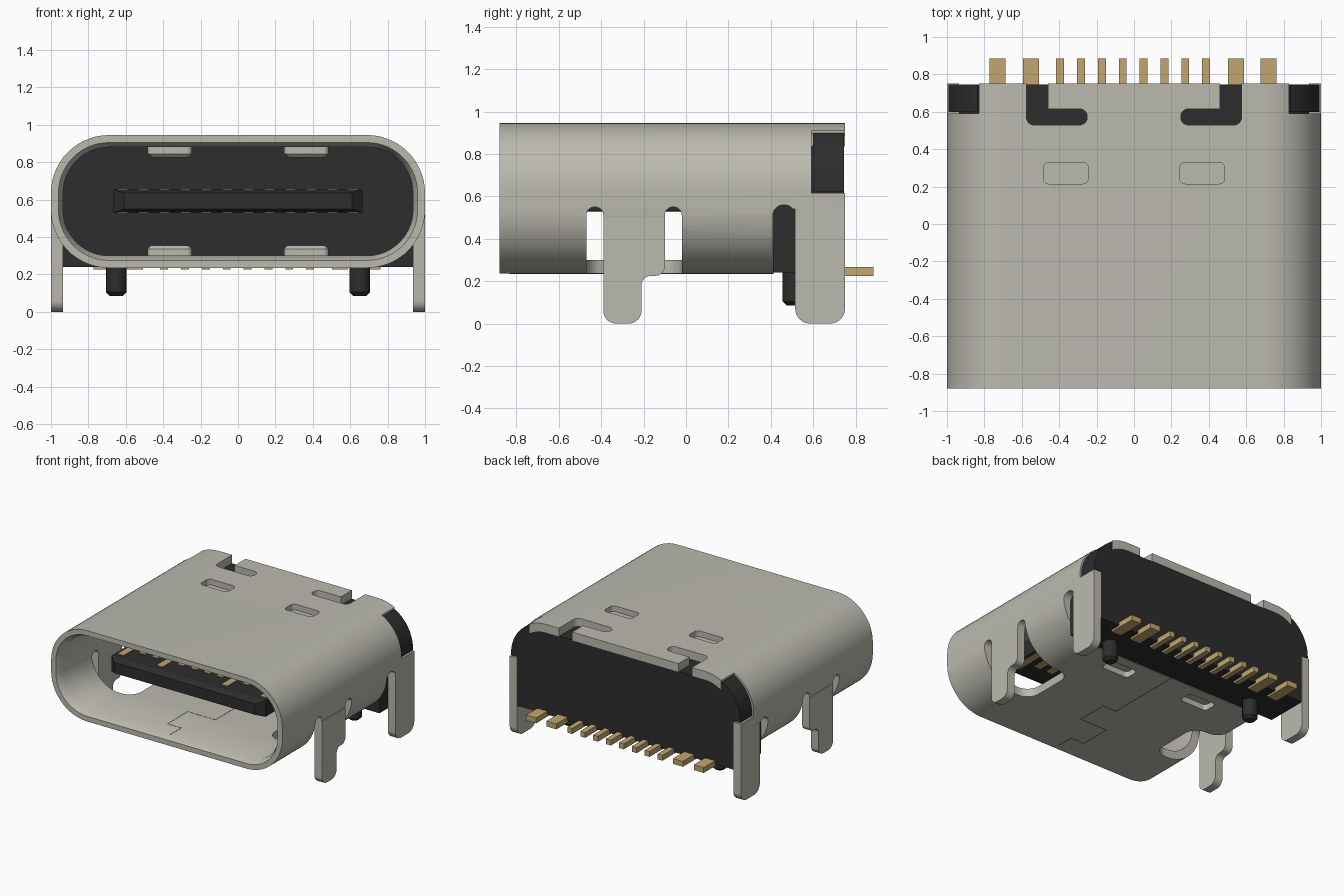
import bpy, bmesh, math

if "Cube" in bpy.data.objects:
    bpy.data.objects.remove(bpy.data.objects["Cube"])


def material(name, rgb):
    m = bpy.data.materials.new(name)
    m.diffuse_color = (*rgb, 1)
    m.use_nodes = True
    m.node_tree.nodes["Principled BSDF"].inputs["Base Color"].default_value = m.diffuse_color
    return m


METAL = material("satin_metal", (0.50, 0.49, 0.43))
BLACK = material("black_plastic", (0.026, 0.026, 0.026))
GOLD = material("gold_contact", (0.54, 0.39, 0.16))
DARK = material("seam_grey", (0.10, 0.10, 0.09))


# ---------- helpers ----------
def loft(name, loops, mat, smooth=True):
    bm = bmesh.new()
    rings = [[bm.verts.new(p) for p in loop] for loop in loops]
    n = len(rings[0])
    for r0, r1 in zip(rings, rings[1:]):
        for i in range(n):
            bm.faces.new((r0[i], r0[(i + 1) % n], r1[(i + 1) % n], r1[i]))
    bm.faces.new(rings[0])
    bm.faces.new(rings[-1])
    bmesh.ops.recalc_face_normals(bm, faces=bm.faces)
    me = bpy.data.meshes.new(name)
    bm.to_mesh(me)
    bm.free()
    me.materials.append(mat)
    ob = bpy.data.objects.new(name, me)
    bpy.context.collection.objects.link(ob)
    if smooth:
        shade(ob)
    return ob


def shade(ob):
    bpy.ops.object.select_all(action='DESELECT')
    bpy.context.view_layer.objects.active = ob
    ob.select_set(True)
    bpy.ops.object.shade_smooth_by_angle(angle=math.radians(30))


def place(pts, axis, d):
    if axis == 'x':
        return [(d, u, v) for u, v in pts]
    if axis == 'y':
        return [(u, d, v) for u, v in pts]
    return [(u, v, d) for u, v in pts]


def prism(name, pts, axis, a, b, mat):
    return loft(name, [place(pts, axis, a), place(pts, axis, b)], mat)


def arc(cx, cy, r, a0, a1, n=8):
    return [(cx + r * math.cos(math.radians(a0 + (a1 - a0) * i / n)),
             cy + r * math.sin(math.radians(a0 + (a1 - a0) * i / n))) for i in range(n + 1)]


def rrect(x0, x1, y0, y1, r, n=8):
    return (arc(x1 - r, y1 - r, r, 0, 90, n) + arc(x0 + r, y1 - r, r, 90, 180, n)
            + arc(x0 + r, y0 + r, r, 180, 270, n) + arc(x1 - r, y0 + r, r, 270, 360, n))


def outline(inset):
    return rrect(-1 + inset, 1 - inset, 0.235 + inset, 0.945 - inset, 0.31 - inset, 14)


def box(name, x, y, z, mat):
    pts = [(x[0], y[0]), (x[1], y[0]), (x[1], y[1]), (x[0], y[1])]
    return loft(name, [place(pts, 'z', z[0]), place(pts, 'z', z[1])], mat, False)


def cut(target, cutter):
    m = target.modifiers.new("cut", 'BOOLEAN')
    m.operation, m.solver, m.object = 'DIFFERENCE', 'EXACT', cutter
    bpy.context.view_layer.update()
    dg = bpy.context.evaluated_depsgraph_get()
    me = bpy.data.meshes.new_from_object(target.evaluated_get(dg))
    target.modifiers.clear()
    target.data = me
    bpy.data.objects.remove(cutter)


# ---------- metal shell: tube with a flared mouth ----------
shell = prism("shell", outline(0), 'y', -0.88, 0.75, METAL)
cut(shell, loft("bore", [place(outline(i), 'y', y) for i, y in
                         ((0.035, -0.90), (0.04, -0.88), (0.065, -0.83), (0.065, 0.9))], METAL))

# open floor and wall behind, so the rear legs can hang straight down
cut(shell, box("rear_cut", (-1.2, 1.2), (0.41, 0.9), (0.1, 0.45), METAL))
cut(shell, box("rear_wall_cut", (-1.2, 1.2), (0.46, 0.9), (0.4, 0.54), METAL))

for s in (1, -1):
    # rounded slots beside the legs
    for y0, y1, top in ((-0.47, -0.39, 0.55), (-0.10, -0.02, 0.55), (0.41, 0.515, 0.56)):
        cut(shell, prism("slot", rrect(y0, y1, 0.36, top, (y1 - y0) * 0.49),
                         'x', 0.85 * s, 1.1 * s, METAL))
    # floor window the front leg was folded out of
    cut(shell, prism("window", [(x * s, y) for x, y in rrect(0.58, 1.3, -0.47, -0.02, 0.1)],
                     'z', 0.1, 0.44, METAL))
    cut(shell, box("leg_gap", (0.85 * s, 1.1 * s), (-0.43, -0.06), (0.4, 0.5), METAL))
    # rear upper corner notch
    cut(shell, box("notch", (0.83 * s, 1.2 * s), (0.592, 0.9), (0.615, 1.1), METAL))
    # L-shaped slot in the roof
    cut(shell, box("slot_stem", (0.46 * s, 0.575 * s), (0.57, 0.9), (0.8, 1.1), METAL))
    cut(shell, prism("slot_foot", [(x * s, y) for x, y in rrect(0.25, 0.575, 0.53, 0.615, 0.04)],
                     'z', 0.8, 1.1, METAL))
    # pressed dimples in roof and floor, with the bumps they form inside
    for face, d in ((0.945, -1), (0.235, 1)):
        pocket = [(x * s, y) for x, y in rrect(0.245, 0.485, 0.215, 0.33, 0.03)]
        cut(shell, prism("pocket", pocket, 'z', face - 0.05 * d, face + 0.045 * d, METAL))
        small = [(x * s, y) for x, y in rrect(0.265, 0.465, 0.235, 0.31, 0.02)]
        loft("dimple_bump", [place(pocket, 'z', face + 0.06 * d),
                             place(pocket, 'z', face + 0.10 * d),
                             place(small, 'z', face + 0.12 * d)], METAL)
shade(shell)

# ---------- legs ----------
front_leg = ([(-0.39, 0.5)] + arc(-0.33, 0.06, 0.06, 180, 270) + arc(-0.27, 0.06, 0.06, 270, 360)
             + arc(-0.165, 0.18, 0.045, 180, 90) + arc(-0.145, 0.27, 0.045, 270, 360)
             + [(-0.10, 0.5)])
rear_leg = ([(0.515, 0.54)] + arc(0.585, 0.07, 0.07, 180, 270)
            + arc(0.68, 0.07, 0.07, 270, 360) + [(0.75, 0.54)])
for s in (1, -1):
    prism("front_leg", front_leg, 'x', 0.935 * s, s, METAL)
    prism("rear_leg", rear_leg, 'x', 0.935 * s, s, METAL)

# ---------- folded seam in the floor ----------
path = [(0, -0.83), (0, -0.7), (-0.12, -0.7), (-0.12, -0.45), (0.12, -0.45),
        (0.12, -0.2), (0, -0.2), (0, 0.41)]
for (xa, ya), (xb, yb) in zip(path, path[1:]):
    w = 0.003
    box("floor_seam", (min(xa, xb) - w, max(xa, xb) + w), (min(ya, yb) - w, max(ya, yb) + w),
        (0.2342, 0.3008), DARK)

# ---------- plastic housing ----------
prism("housing_front", outline(0.064), 'y', 0.36, 0.42, BLACK)
prism("housing", arc(0.69, 0.635, 0.246, 0, 90, 14) + arc(-0.69, 0.635, 0.246, 90, 180, 14)
      + [(-0.936, 0.24), (0.936, 0.24)], 'y', 0.411, 0.745, BLACK)
corner = [(0.80, 0.622), (0.992, 0.622)] + arc(0.69, 0.635, 0.302, 0, 61, 10) + [(0.80, 0.89)]
for s in (1, -1):
    prism("housing_corner", [(x * s, z) for x, z in corner], 'y', 0.60, 0.745, BLACK)
    # locating pegs with a tapered tip
    loft("peg", [place(arc(0.65 * s, 0.51, r, 0, 337.5, 15), 'z', z) for r, z in
                 ((0.035, 0.085), (0.055, 0.105), (0.055, 0.27))], BLACK)

# ---------- tongue with contact pads ----------
loft("tongue", [place([(-x, a), (x, a), (x, b), (-x, b)], 'y', y) for x, a, b, y in
                ((0.61, 0.55, 0.635, -0.66), (0.665, 0.53, 0.655, -0.61),
                 (0.665, 0.53, 0.655, 0.37))], BLACK, False)
for i in range(12):
    x = (i - 5.5) * 0.112
    start = -0.57 if i in (0, 3, 8, 11) else -0.47
    for z in ((0.653, 0.660), (0.525, 0.532)):
        box("contact_pad", (x - 0.027, x + 0.027), (start, 0.3), z, GOLD)

# ---------- solder pins ----------
for i in range(8):
    x = -0.395 + i * 0.1115
    box("signal_pin", (x - 0.021, x + 0.021), (0.66, 0.885), (0.225, 0.267), GOLD)
for x in (-0.73, -0.55, 0.545, 0.72):
    box("power_pin", (x - 0.043, x + 0.043), (0.66, 0.885), (0.225, 0.267), GOLD)
